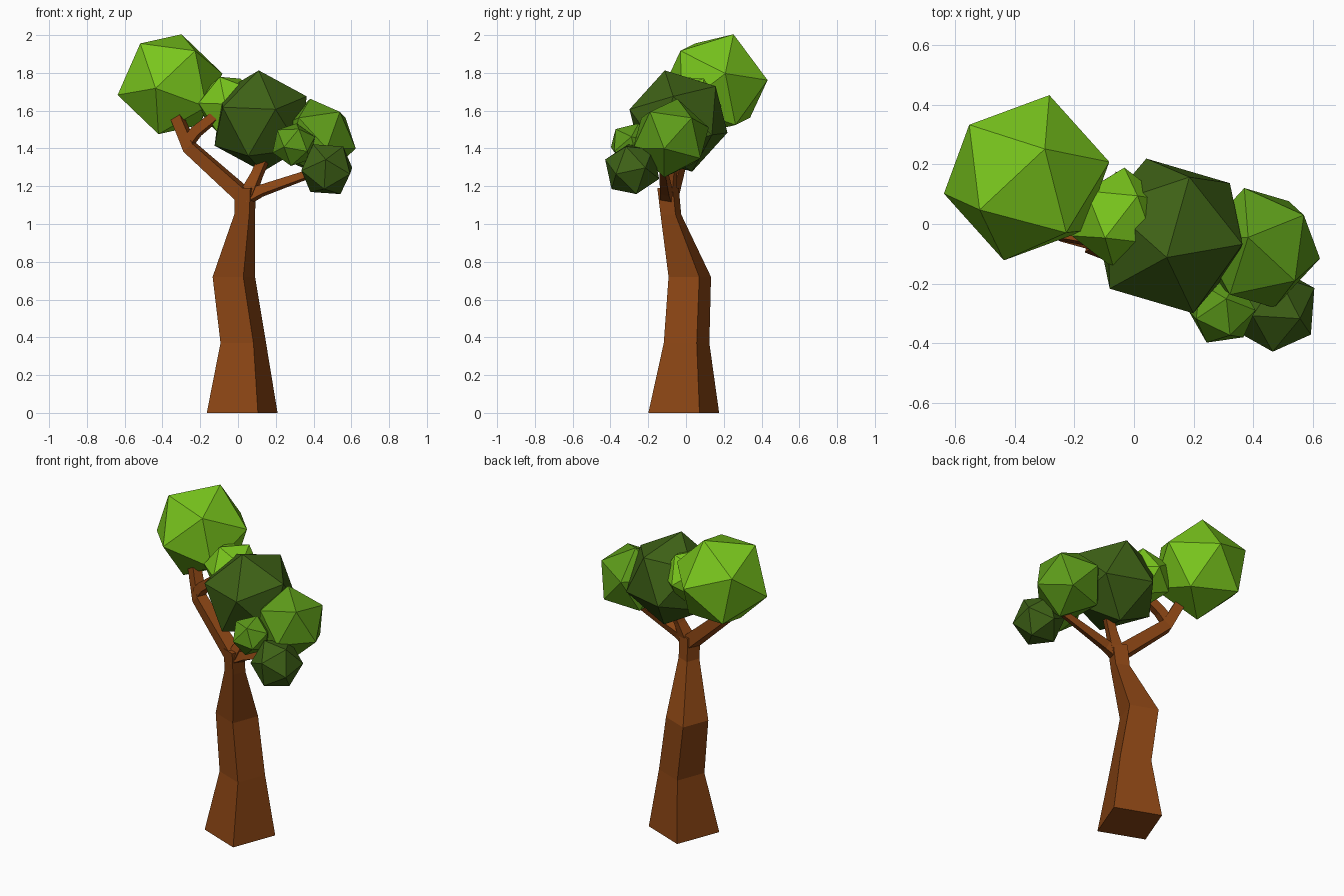
import bpy, bmesh, math
from mathutils import Vector, Matrix

if "Cube" in bpy.data.objects:
    bpy.data.objects.remove(bpy.data.objects["Cube"])


def material(name, rgb):
    m = bpy.data.materials.new(name)
    m.diffuse_color = (*rgb, 1)
    m.use_nodes = True
    m.node_tree.nodes["Principled BSDF"].inputs["Base Color"].default_value = m.diffuse_color
    return m


BARK = material("bark", (0.258, 0.060, 0.007))
LIME = material("lime_leaves", (0.19, 0.56, 0.012))
GREEN = material("green_leaves", (0.11, 0.33, 0.010))
DARK = material("dark_leaves", (0.048, 0.12, 0.008))


def finish(name, bm, mat):
    bmesh.ops.recalc_face_normals(bm, faces=bm.faces)
    me = bpy.data.meshes.new(name)
    bm.to_mesh(me)
    bm.free()
    me.materials.append(mat)
    ob = bpy.data.objects.new(name, me)
    bpy.context.collection.objects.link(ob)
    return ob


def limb(name, path, flat=False):
    """Square-sectioned tube through (x, y, z, half diagonal) points."""
    bm = bmesh.new()
    pts = [Vector(p[:3]) for p in path]
    rings = []
    for i, p in enumerate(path):
        t = pts[min(i + 1, len(pts) - 1)] - pts[max(i - 1, 0)]
        q = Vector((0, 0, 1)).rotation_difference(Vector((0, 0, 1)) if flat else t)
        ring = []
        for k in range(4):
            a = math.radians(24 + 90 * k)
            ring.append(bm.verts.new(pts[i] + q @ Vector((p[3] * math.cos(a), p[3] * math.sin(a), 0))))
        rings.append(ring)
    for a, b in zip(rings, rings[1:]):
        for k in range(4):
            n = (k + 1) % 4
            bm.faces.new((a[k], a[n], b[n], b[k]))
    bm.faces.new(rings[0])
    bm.faces.new(rings[-1])
    return finish(name, bm, BARK)


def frame(u, v):
    z = u.normalized()
    y = z.cross(v).normalized()
    return Matrix((y.cross(z), y, z)).transposed()


def clump(name, center, radius, corner_a, corner_b, mat):
    """Icosahedron turned so that two of its corners point at the given places."""
    c = Vector(center)
    u, v = Vector(corner_a) - c, Vector(corner_b) - c
    if u.dot(v) < 0:
        v = -v
    bm = bmesh.new()
    bmesh.ops.create_icosphere(bm, subdivisions=1, radius=1)
    bm.verts.ensure_lookup_table()
    a = bm.verts[0].co.copy()
    b = next(w.co.copy() for w in bm.verts if 0.2 < w.co.dot(a) < 0.8)
    rot = frame(u, v) @ frame(a, b).transposed()
    for w in bm.verts:
        w.co = c + rot @ w.co * radius
    return finish(name, bm, mat)


# Trunk
limb("trunk", [(0.022, -0.012, 0, 0.205), (0.028, 0.003, 0.37, 0.132),
               (-0.022, 0.02, 0.72, 0.123), (0.035, -0.08, 1.05, 0.06),
               (0.04, -0.095, 1.19, 0.062)], flat=True)

# Branches
limb("left_branch", [(0.03, -0.09, 1.15, 0.055), (-0.255, -0.02, 1.405, 0.046),
                     (-0.325, 0.03, 1.57, 0.04)])
limb("left_twig", [(-0.26, -0.02, 1.44, 0.04), (-0.22, -0.03, 1.49, 0.038),
                   (-0.12, -0.05, 1.57, 0.034)])
limb("middle_branch", [(0.05, -0.095, 1.15, 0.05), (0.10, -0.08, 1.26, 0.036),
                       (0.16, -0.06, 1.40, 0.034)])
limb("right_branch", [(0.04, -0.095, 1.14, 0.05), (0.12, -0.105, 1.175, 0.036),
                      (0.42, -0.12, 1.28, 0.024)])

# Foliage
clump("top_left_leaves", (-0.36, 0.155, 1.74), 0.288, (-0.30, 0.25, 2.0), (-0.63, 0.10, 1.675), LIME)
clump("small_top_leaves", (-0.05, 0.02, 1.63), 0.17, (-0.21, -0.04, 1.64), (-0.115, -0.05, 1.77), LIME)
clump("center_leaves", (0.12, -0.04, 1.545), 0.278, (0.11, -0.11, 1.805), (-0.085, -0.22, 1.62), DARK)
clump("right_leaves", (0.42, -0.08, 1.455), 0.214, (0.62, -0.115, 1.40), (0.37, -0.045, 1.65), GREEN)
clump("small_front_leaves", (0.295, -0.29, 1.42), 0.12, (0.31, -0.25, 1.535), (0.32, -0.40, 1.47), GREEN)
clump("lower_right_leaves", (0.47, -0.285, 1.29), 0.152, (0.465, -0.425, 1.34), (0.565, -0.315, 1.42), DARK)
